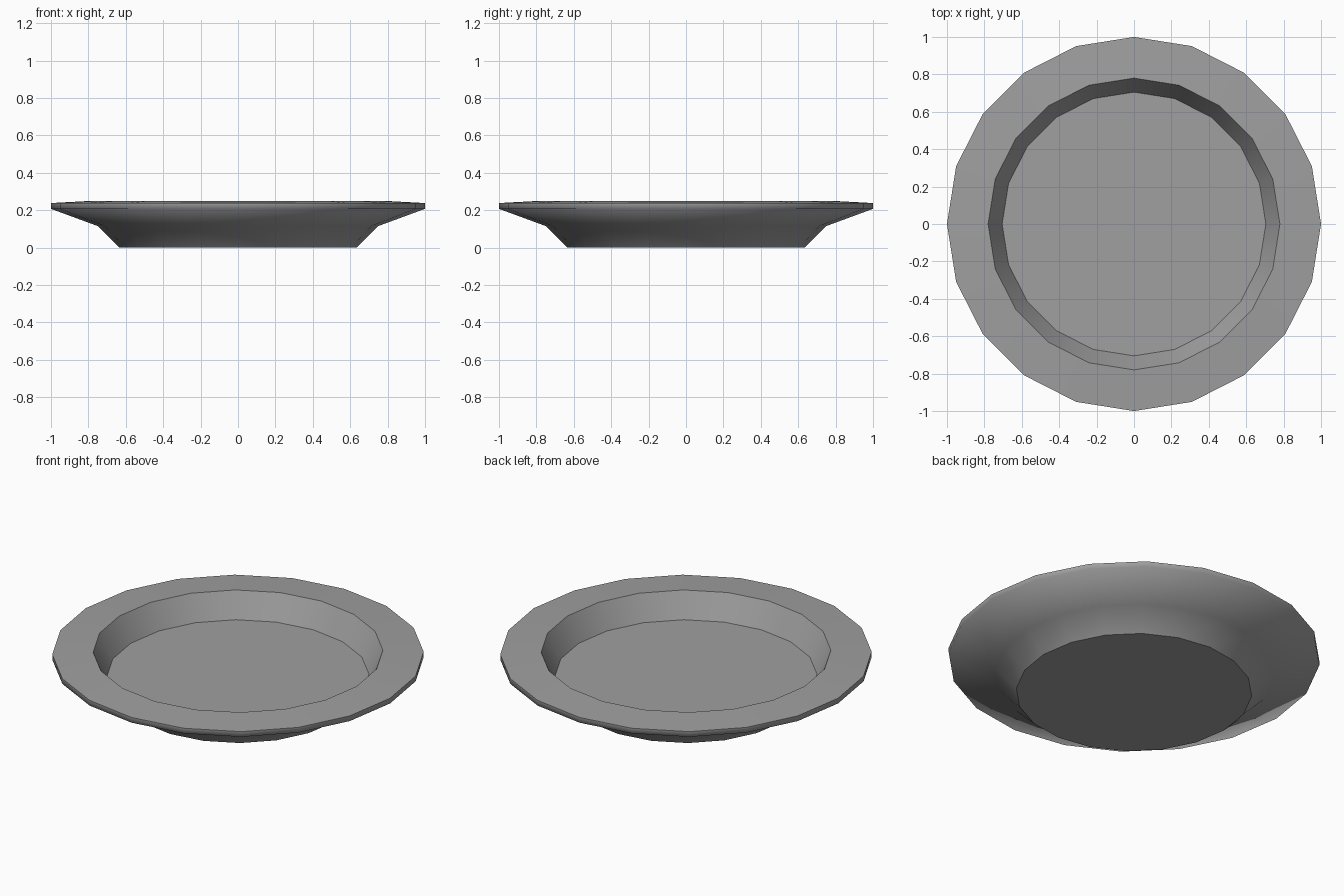
import bpy
import bmesh
from math import cos, sin, tau

cube = bpy.data.objects.get("Cube")
if cube:
    bpy.data.objects.remove(cube, do_unlink=True)

SIDES = 20

# Plate grey material
grey = bpy.data.materials.new("plate_grey")
grey.use_nodes = True
colour = (0.35, 0.35, 0.35, 1)
grey.diffuse_color = colour
grey.node_tree.nodes["Principled BSDF"].inputs["Base Color"].default_value = colour

# Profile from the foot, up the outside, over the rim and down to the floor:
# radius, height, whether the ring is a sharp crease
profile = [
    (0.635, 0.0, True),     # foot
    (0.75, 0.115, False),   # outer knee
    (1.0, 0.207, False),    # rim underside
    (1.0, 0.238, True),     # rim edge
    (0.78, 0.25, True),     # rim inner lip
    (0.705, 0.108, True),   # eating surface
]

bm = bmesh.new()
rings = []
for radius, height, _ in profile:
    rings.append([bm.verts.new((radius * cos(tau * i / SIDES),
                                radius * sin(tau * i / SIDES), height))
                  for i in range(SIDES)])

# Walls between neighbouring rings
for low, high in zip(rings, rings[1:]):
    for i in range(SIDES):
        j = (i + 1) % SIDES
        bm.faces.new((low[i], low[j], high[j], high[i]))

# Flat base and floor
bm.faces.new(list(reversed(rings[0])))
bm.faces.new(rings[-1])

for face in bm.faces:
    face.smooth = True

# Keep the creased rings crisp
for ring, (_, _, sharp) in zip(rings, profile):
    if sharp:
        for i in range(SIDES):
            bm.edges.get((ring[i], ring[(i + 1) % SIDES])).smooth = False

bmesh.ops.recalc_face_normals(bm, faces=bm.faces[:])
mesh = bpy.data.meshes.new("plate")
bm.to_mesh(mesh)
bm.free()
mesh.materials.append(grey)

plate = bpy.data.objects.new("plate", mesh)
bpy.context.scene.collection.objects.link(plate)
